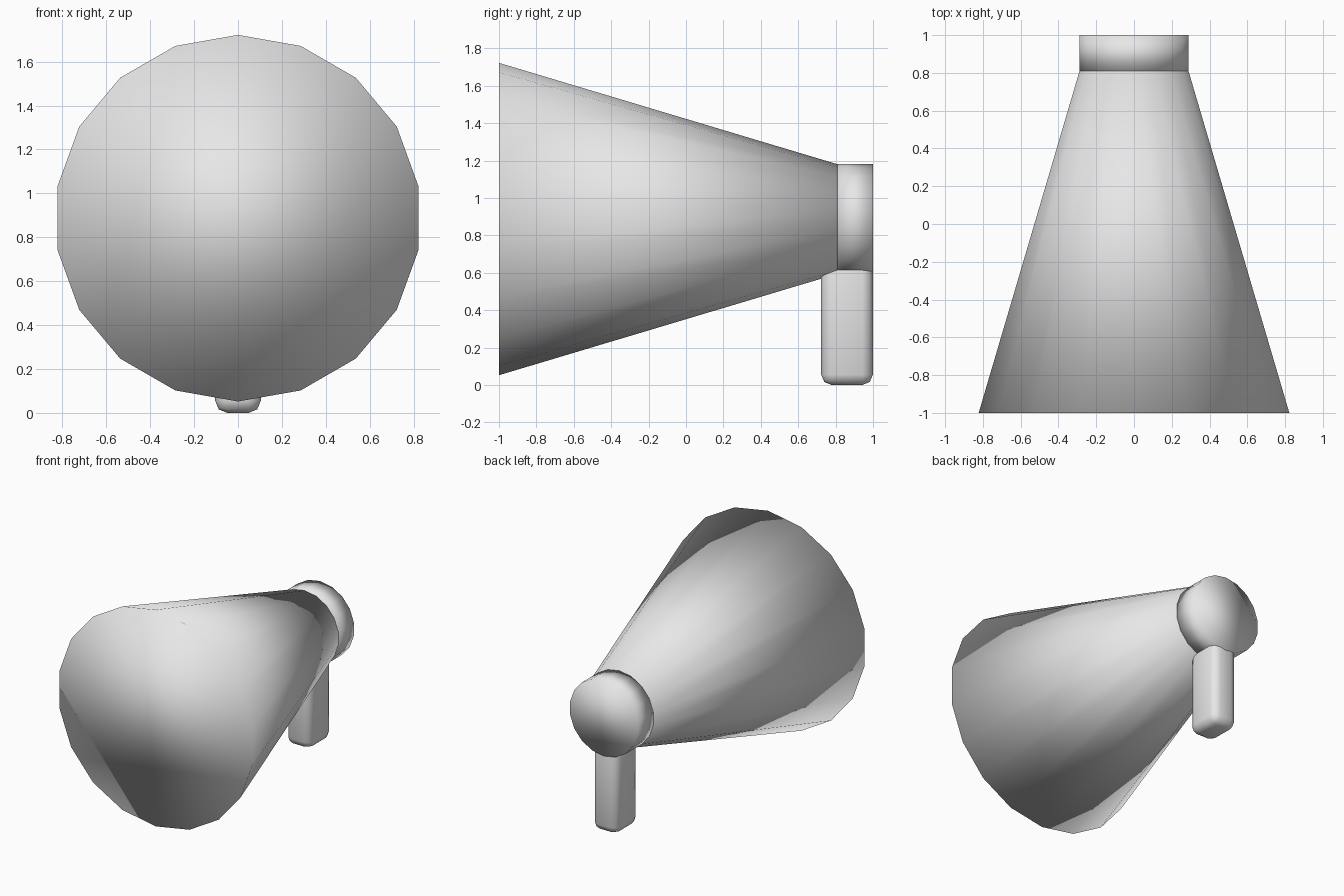
import bpy
import math

cube = bpy.data.objects.get("Cube")
if cube:
    bpy.data.objects.remove(cube, do_unlink=True)

grey = bpy.data.materials.new("light_grey")
grey.use_nodes = True
colour = (0.8, 0.8, 0.8, 1)
grey.diffuse_color = colour
grey.node_tree.nodes["Principled BSDF"].inputs["Base Color"].default_value = colour

SIDES = 18
AXIS_Z = 0.887


def finish(name):
    """Name the active object, colour it and shade it smooth."""
    obj = bpy.context.object
    obj.name = name
    obj.data.materials.append(grey)
    bpy.ops.object.shade_smooth()
    return obj


def tapered_tube(name, y_front, y_back, r_front, r_back):
    """Closed round section lying along y, with a corner at the top."""
    bpy.ops.mesh.primitive_cone_add(
        vertices=SIDES, radius1=r_back, radius2=r_front,
        depth=y_back - y_front, end_fill_type='NGON',
        location=(0, (y_front + y_back) / 2, AXIS_Z),
        rotation=(math.pi / 2, 0, 0))
    return finish(name)


# Flared horn and the short drum behind it
tapered_tube("horn", -1, 0.81, 0.835, 0.293)
tapered_tube("rear_drum", 0.81, 1, 0.293, 0.293)

# Rounded grip reaching up into the drum
bpy.ops.mesh.primitive_cube_add(size=1, location=(0, 0.861, 0.41))
bpy.context.object.scale = (0.208, 0.276, 0.82)
bpy.ops.object.transform_apply(location=False, rotation=False, scale=True)
grip = finish("grip")
bevel = grip.modifiers.new("rounded_edges", 'BEVEL')
bevel.width = 0.055
bevel.segments = 2
bevel.limit_method = 'NONE'
